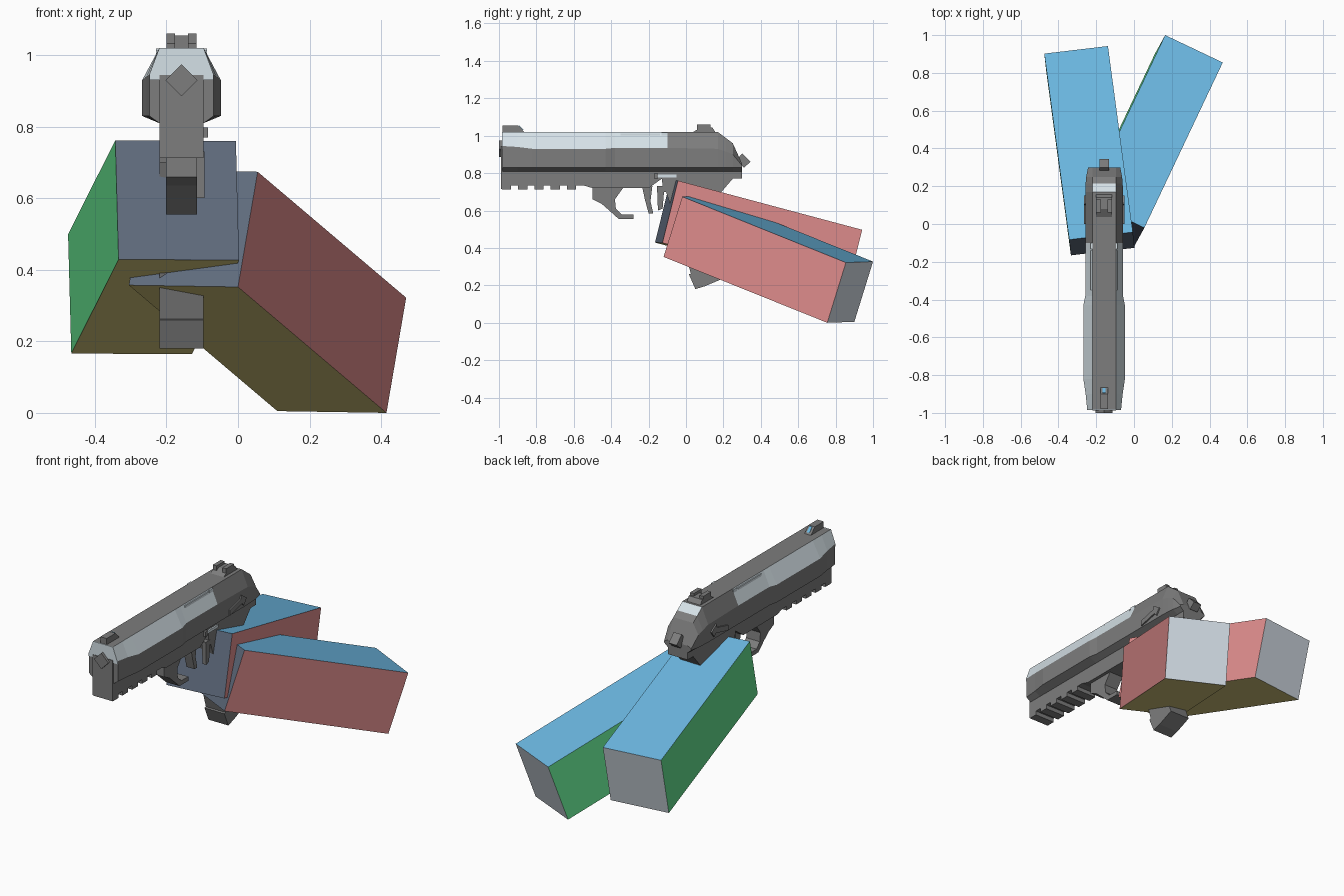
import bpy, bmesh
from mathutils import Matrix, Vector

old = bpy.data.objects.get("Cube")
if old:
    bpy.data.objects.remove(old)

GUN_X = -0.158


def material(name, rgb):
    lin = [((c / 255 + 0.055) / 1.055) ** 2.4 for c in rgb]
    m = bpy.data.materials.new(name)
    m.use_nodes = True
    m.diffuse_color = (*lin, 1)
    m.node_tree.nodes["Principled BSDF"].inputs["Base Color"].default_value = (*lin, 1)
    return m


METAL = material("gunmetal grey", (125, 125, 125))
STEEL = material("pale steel", (217, 229, 235))
PALE = material("pale grey", (214, 223, 232))
BLUE = material("sky blue", (108, 184, 226))
RED = material("soft red", (226, 143, 143))
GREEN = material("leaf green", (100, 226, 143))
OLIVE = material("straw yellow", (226, 212, 132))
SLATE = material("slate blue", (97, 109, 127))


def finish(name, bm, mats):
    me = bpy.data.meshes.new(name)
    bmesh.ops.recalc_face_normals(bm, faces=bm.faces)
    bm.to_mesh(me)
    bm.free()
    for m in mats:
        me.materials.append(m)
    ob = bpy.data.objects.new(name, me)
    bpy.context.collection.objects.link(ob)


def extrude(name, outline, vec, mat):
    bm = bmesh.new()
    f = bm.faces.new([bm.verts.new(p) for p in outline])
    r = bmesh.ops.extrude_face_region(bm, geom=[f])
    moved = [v for v in r["geom"] if isinstance(v, bmesh.types.BMVert)]
    bmesh.ops.translate(bm, verts=moved, vec=vec)
    finish(name, bm, [mat])


def prism(name, pts, half, mat=METAL, x=0.0):
    """Side profile in (y, z), extruded across x about the gun's centre line."""
    extrude(name, [(GUN_X + x - half, y, z) for y, z in pts], (2 * half, 0, 0), mat)


def block(name, y0, y1, z0, z1, half, mat=METAL, x=0.0):
    prism(name, [(y0, z0), (y1, z0), (y1, z1), (y0, z1)], half, mat, x)


def front_plate(name, pts, y0, y1, mat):
    """Outline in (x, z), extruded along y."""
    extrude(name, [(GUN_X + x, y0, z) for x, z in pts], (0, y1 - y0, 0), mat)


# Arms: turned blocks with one colour for each side
def arm(name, corner, width, length, up):
    w, l, u = Vector(width), Vector(length), Vector(up)
    bm = bmesh.new()
    bmesh.ops.create_cube(bm, size=1)
    bm.normal_update()
    for f in bm.faces:
        axis = max(range(3), key=lambda i: abs(f.normal[i]))
        f.material_index = 2 * axis + (f.normal[axis] > 0)
    m = Matrix((w, l, u)).transposed().to_4x4()
    m.translation = Vector(corner) + (w + l - u) / 2
    bmesh.ops.transform(bm, matrix=m, verts=bm.verts)
    finish(name, bm, [GREEN, RED, SLATE, PALE, OLIVE, BLUE])


arm("right_arm", (-0.343, -0.083, 0.762), (0.337, 0.04, -0.002),
    (-0.132, 0.985, -0.263), (-0.009, 0.083, 0.333))
arm("left_arm", (-0.25, 0.125, 0.679), (0.305, -0.145, -0.005),
    (0.415, 0.875, -0.352), (0.055, 0.1, 0.322))

# Slide: lofted eight-sided section (y, half width, shoulder z, top z)
stations = [(-0.98, 0.09, 0.945, 1.02), (-0.9, 0.098, 0.94, 1.02), (-0.82, 0.11, 0.93, 1.02),
            (-0.43, 0.11, 0.93, 1.02), (-0.38, 0.1, 0.935, 1.02), (-0.1, 0.1, 0.935, 1.02),
            (0.17, 0.1, 0.93, 1.02), (0.215, 0.098, 0.915, 0.986),
            (0.25, 0.095, 0.9, 0.96), (0.3, 0.085, 0.84, 0.85)]
bm = bmesh.new()
rings = []
for y, hw, sh, top in stations:
    right = [(0.062, 0.81), (hw, 0.83), (hw, sh), (0.062, top)]
    loop = right + [(-x, z) for x, z in reversed(right)]
    rings.append([bm.verts.new((GUN_X + x, y, z)) for x, z in loop])
for k, (a, b) in enumerate(zip(rings, rings[1:])):
    for i in range(8):
        j = (i + 1) % 8
        f = bm.faces.new((a[i], a[j], b[j], b[i]))
        upper_facet = i in (2, 4) and k < 5
        rear_slope = i == 3 and k == 6
        f.material_index = int(upper_facet or rear_slope)
bm.faces.new(rings[0])
bm.faces.new(rings[-1])
finish("slide", bm, [METAL, STEEL])

# Muzzle face and barrel end
front_plate("muzzle_plate", [(-0.09, 0.93), (0.09, 0.93), (0.09, 0.945), (0.062, 1.02),
                             (-0.062, 1.02), (-0.09, 0.945)], -0.985, -0.979, STEEL)
front_plate("barrel_end", [(0, 0.885), (0.045, 0.93), (0, 0.975), (-0.045, 0.93)],
            -1.0, -0.95, METAL)

# Ejection port strips and the band behind them
block("port_cover", -0.35, -0.14, 0.998, 1.013, 0.071, STEEL)
block("port_band", -0.132, -0.1, 0.96, 1.018, 0.071, STEEL)

# Frame under the slide, with rail teeth
prism("frame", [(-0.985, 0.735), (-0.55, 0.735), (-0.5, 0.72), (-0.2, 0.72), (-0.13, 0.77),
                (-0.12, 0.70), (0.19, 0.70), (0.25, 0.77), (0.3, 0.77), (0.3, 0.815),
                (-0.985, 0.815)], 0.062)
block("dust_cover", -0.988, -0.94, 0.715, 0.945, 0.062)
for i in range(5):
    y = -0.985 + i * 0.087
    block("rail_tooth", y, y + 0.05, 0.712, 0.74, 0.062)

# Trigger guard and triggers
prism("trigger_guard", [(-0.5, 0.73), (-0.5, 0.66), (-0.45, 0.635), (-0.41, 0.6), (-0.36, 0.555),
                        (-0.28, 0.555), (-0.28, 0.578), (-0.345, 0.58), (-0.375, 0.61),
                        (-0.38, 0.66), (-0.33, 0.73)], 0.043)
prism("trigger", [(-0.235, 0.73), (-0.22, 0.66), (-0.2, 0.585), (-0.175, 0.585),
                  (-0.19, 0.65), (-0.18, 0.73)], 0.025)
prism("trigger_lever", [(-0.155, 0.73), (-0.15, 0.6), (-0.125, 0.61), (-0.115, 0.73)],
      0.012, x=0.052)

# Grip and magazine base
prism("grip", [(-0.12, 0.74), (-0.08, 0.62), (0.03, 0.25), (0.17, 0.29), (0.13, 0.5),
               (0.19, 0.71)], 0.062)
prism("magazine_base", [(0.015, 0.26), (0.05, 0.18), (0.1, 0.195), (0.195, 0.235),
                        (0.17, 0.3)], 0.062)

# Controls repeated on both sides
for side, tag in ((1, "left"), (-1, "right")):
    prism(tag + "_safety_lever", [(0.0, 0.835), (0.0, 0.865), (0.1, 0.89), (0.105, 0.91),
                                  (0.15, 0.88), (0.125, 0.845), (0.11, 0.862)],
          0.014, x=side * 0.094)
    block(tag + "_rear_sight_post", 0.06, 0.13, 1.03, 1.06, 0.012, x=side * 0.03)
block("slide_release", -0.17, -0.05, 0.776, 0.792, 0.004, STEEL, x=0.066)
block("slide_release_pad", -0.172, -0.15, 0.77, 0.798, 0.007, x=0.067)

# Sights and hammer
prism("rear_sight_base", [(0.03, 1.015), (0.08, 1.045), (0.14, 1.045), (0.16, 1.015)], 0.042)
prism("front_sight", [(-0.98, 1.015), (-0.98, 1.055), (-0.9, 1.055), (-0.86, 1.015)], 0.02)
prism("front_sight_dot", [(-0.896, 1.054), (-0.872, 1.03), (-0.868, 1.03), (-0.892, 1.054)],
      0.008, BLUE)
prism("hammer", [(0.27, 0.87), (0.31, 0.83), (0.345, 0.86), (0.3, 0.905)], 0.025)
